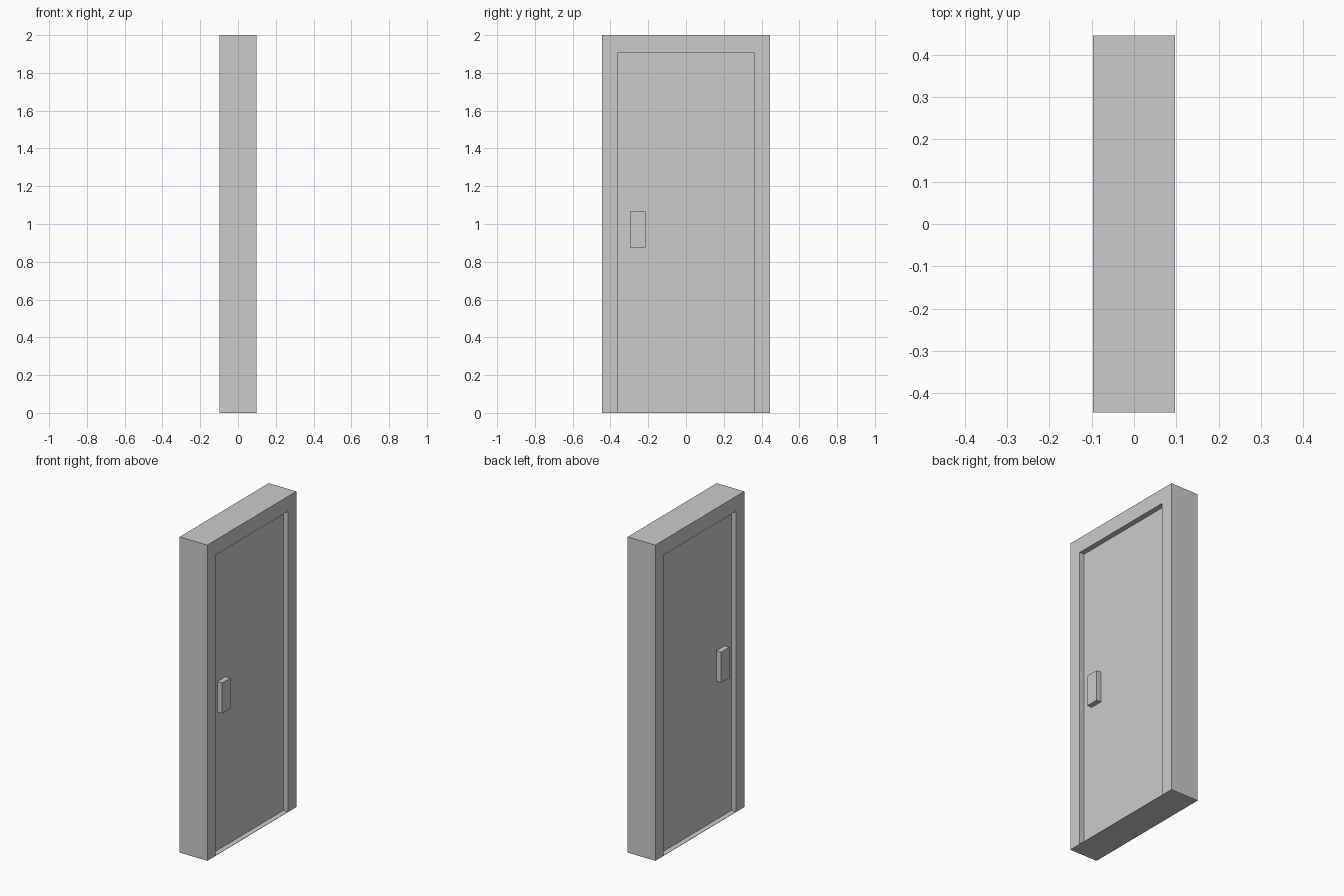
import bpy, bmesh

if "Cube" in bpy.data.objects:
    bpy.data.objects.remove(bpy.data.objects["Cube"])

DEPTH = 0.097      # half depth of the frame
PANEL = 0.064      # half thickness of the door leaf
SILL = 0.002       # very thin threshold


def finish(name, bm):
    bmesh.ops.recalc_face_normals(bm, faces=bm.faces)
    mesh = bpy.data.meshes.new(name)
    bm.to_mesh(mesh)
    bm.free()
    obj = bpy.data.objects.new(name, mesh)
    bpy.context.collection.objects.link(obj)
    return obj


def box(name, lo, hi):
    bm = bmesh.new()
    bmesh.ops.create_cube(bm, size=1)
    for v in bm.verts:
        v.co = [l + (c + 0.5) * (h - l) for c, l, h in zip(v.co, lo, hi)]
    return finish(name, bm)


def rect_ring(name, outer, inner, half):
    """Rectangular ring in the yz plane, extruded along x."""
    def loop(bm, rect, x):
        y, z0, z1 = rect
        return [bm.verts.new((x, *p)) for p in ((-y, z0), (y, z0), (y, z1), (-y, z1))]
    bm = bmesh.new()
    loops = [loop(bm, outer, -half), loop(bm, outer, half),
             loop(bm, inner, half), loop(bm, inner, -half)]
    for a, b in zip(loops, loops[1:] + loops[:1]):
        for i in range(4):
            j = (i + 1) % 4
            bm.faces.new((a[i], a[j], b[j], b[i]))
    return finish(name, bm)


# Frame with threshold
rect_ring("door_frame", (0.445, 0, 2.0), (0.362, SILL, 1.905), DEPTH)

# Recessed door leaf
box("door_panel", (-PANEL, -0.362, SILL), (PANEL, 0.362, 1.905))

# Block handles on both faces
for name, side in (("handle_right", 1), ("handle_left", -1)):
    x0, x1 = sorted((side * PANEL, side * 0.096))
    box(name, (x0, -0.296, 0.876), (x1, -0.214, 1.07))
